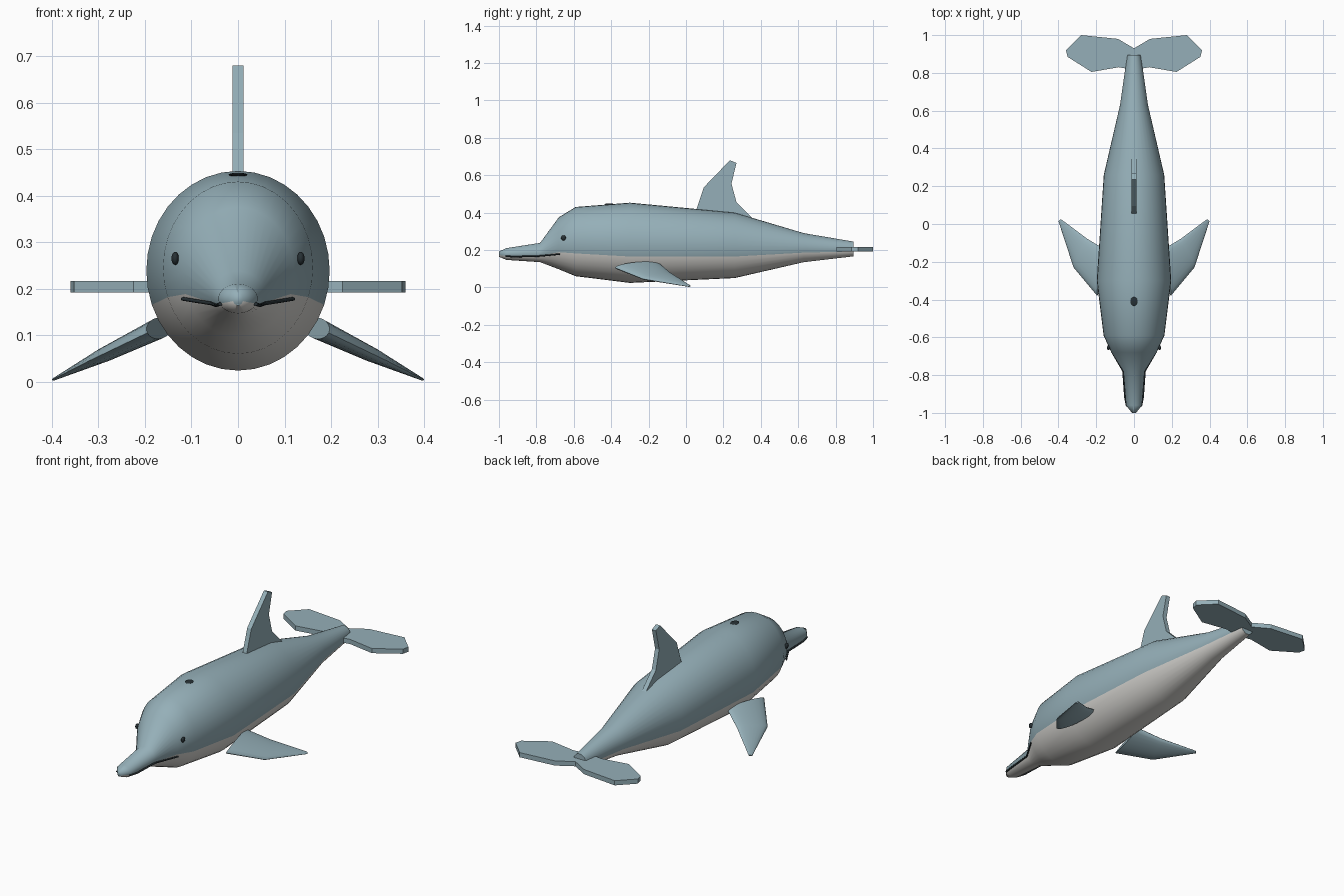
import bpy
import bmesh
from math import sin, cos, pi, radians
from mathutils import Vector

if "Cube" in bpy.data.objects:
    bpy.data.objects.remove(bpy.data.objects["Cube"], do_unlink=True)


def make_material(name, rgb):
    mat = bpy.data.materials.new(name)
    mat.use_nodes = True
    mat.diffuse_color = (*rgb, 1)
    mat.node_tree.nodes["Principled BSDF"].inputs["Base Color"].default_value = (*rgb, 1)
    return mat


SKIN = make_material("blue_grey_skin", (0.30, 0.43, 0.48))
BELLY = make_material("pale_belly", (0.68, 0.67, 0.64))
DARK = make_material("dark_detail", (0.02, 0.03, 0.035))


def finish(name, bm, mats, smooth=None):
    bmesh.ops.recalc_face_normals(bm, faces=bm.faces[:])
    mesh = bpy.data.meshes.new(name)
    bm.to_mesh(mesh)
    bm.free()
    for mat in mats:
        mesh.materials.append(mat)
    obj = bpy.data.objects.new(name, mesh)
    bpy.context.collection.objects.link(obj)
    if smooth:
        bpy.ops.object.select_all(action='DESELECT')
        obj.select_set(True)
        bpy.context.view_layer.objects.active = obj
        bpy.ops.object.shade_smooth_by_angle(angle=radians(smooth))
    return obj


def loft(name, rings, count, mats, smooth, belly_line=None):
    """Skin elliptical rings given as (centre, first half axis, second half axis)."""
    bm = bmesh.new()
    loops = []
    for centre, a, b in rings:
        angles = [2 * pi * i / count for i in range(count)]
        loops.append([bm.verts.new(centre + a * cos(t) + b * sin(t)) for t in angles])
    for low, high in zip(loops, loops[1:]):
        for i in range(count):
            j = (i + 1) % count
            face = bm.faces.new((low[i], low[j], high[j], high[i]))
            if belly_line is not None and sin(2 * pi * (i + 0.5) / count) < belly_line:
                face.material_index = 1
    bm.faces.new(loops[0])
    bm.faces.new(loops[-1])
    return finish(name, bm, mats, smooth)


def plate(name, outline, offset):
    """Extrude a flat outline by an offset vector."""
    bm = bmesh.new()
    face = bm.faces.new([bm.verts.new(p) for p in outline])
    result = bmesh.ops.extrude_face_region(bm, geom=[face], use_keep_orig=True)
    moved = [v for v in result["geom"] if isinstance(v, bmesh.types.BMVert)]
    bmesh.ops.translate(bm, verts=moved, vec=offset)
    return finish(name, bm, [SKIN])


def ellipsoid(name, centre, size):
    bm = bmesh.new()
    bmesh.ops.create_uvsphere(bm, u_segments=16, v_segments=10, radius=1)
    bmesh.ops.scale(bm, verts=bm.verts[:], vec=size)
    bmesh.ops.translate(bm, verts=bm.verts[:], vec=centre)
    return finish(name, bm, [DARK], 60)


# Body stations from snout to tail: y, half width, top z, bottom z
stations = [
    (-1.0, 0.011, 0.192, 0.164), (-0.96, 0.042, 0.21, 0.147),
    (-0.78, 0.056, 0.238, 0.135), (-0.68, 0.12, 0.375, 0.097),
    (-0.59, 0.161, 0.43, 0.06), (-0.3, 0.197, 0.453, 0.024),
    (0.26, 0.16, 0.40, 0.05), (0.63, 0.074, 0.29, 0.135),
    (0.895, 0.036, 0.245, 0.166),
]
body_rings = [(Vector((0, y, (top + low) / 2)), Vector((w, 0, 0)),
               Vector((0, 0, (top - low) / 2))) for y, w, top, low in stations]
loft("body", body_rings, 36, [SKIN, BELLY], 65, belly_line=-0.34)

# Dorsal fin
dorsal = [(0.05, 0.40), (0.095, 0.535), (0.235, 0.68), (0.27, 0.665),
          (0.243, 0.555), (0.27, 0.455), (0.355, 0.37), (0.3, 0.34)]
plate("dorsal_fin", [(-0.012, y, z) for y, z in dorsal], (0.024, 0, 0))

# Tail flukes, one outline mirrored about the middle
half = [(0.085, 0.98), (0.28, 1.0), (0.36, 0.92), (0.352, 0.885),
        (0.225, 0.805), (0.08, 0.83)]
outline = [(0, 0.93)] + half + [(0, 0.815)] + [(-x, y) for x, y in reversed(half)]
plate("tail_flukes", [(x, y, 0.192) for x, y in outline], (0, 0, 0.025))

# Flipper sections: leading edge, trailing edge, half thickness
sections = [((0.195, -0.38, 0.105), (0.145, -0.14, 0.125), 0.023),
            ((0.32, -0.23, 0.045), (0.245, -0.08, 0.075), 0.016),
            ((0.4, 0.015, 0.004), (0.386, 0.025, 0.009), 0.003)]

for label, side in (("left", 1), ("right", -1)):
    rings = []
    for lead, trail, thick in sections:
        p, q = (Vector((side * v[0], v[1], v[2])) for v in (lead, trail))
        up = Vector((side * 0.42, 0, 0.9)).normalized()
        rings.append(((p + q) / 2, (q - p) / 2, up * thick))
    loft(label + "_flipper", rings, 20, [SKIN], 50)

    ellipsoid(label + "_eye", (side * 0.135, -0.655, 0.265), (0.008, 0.013, 0.014))

    # Mouth line as a thin tube along the snout
    path = [(0.038, -0.965, 0.167), (0.047, -0.92, 0.164),
            (0.057, -0.78, 0.168), (0.118, -0.675, 0.178)]
    mouth = [(Vector((side * x, y, z)), Vector((0.005, 0, 0)), Vector((0, 0, 0.004)))
             for x, y, z in path]
    loft(label + "_mouth_line", mouth, 8, [DARK], 50)

# Blowhole
ellipsoid("blowhole", (0, -0.41, 0.445), (0.02, 0.024, 0.004))
